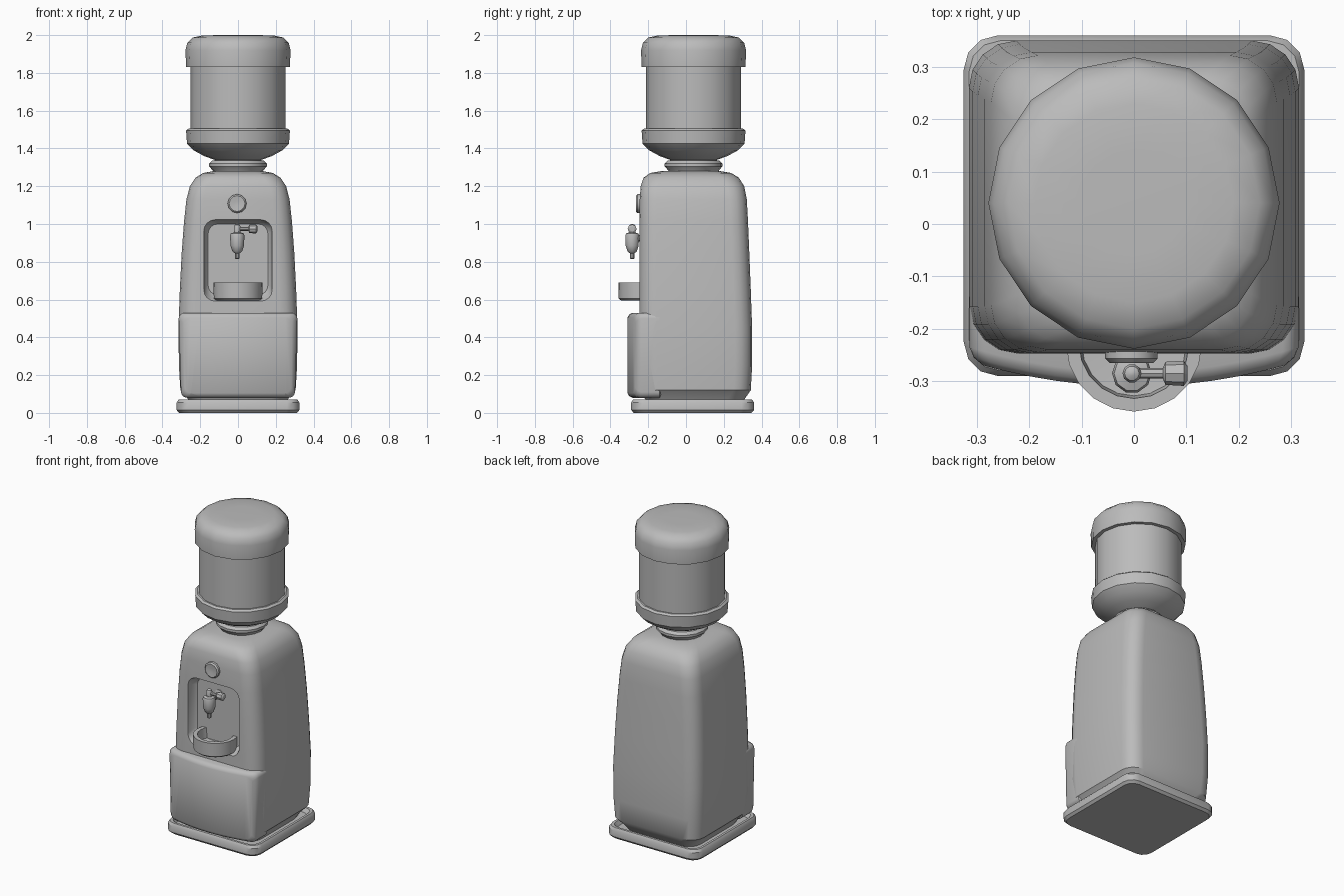
import bpy, bmesh, math
from mathutils import Vector

if "Cube" in bpy.data.objects:
    bpy.data.objects.remove(bpy.data.objects["Cube"])

grey = bpy.data.materials.new("plain_grey")
grey.diffuse_color = (0.5, 0.5, 0.5, 1)
grey.use_nodes = True
grey.node_tree.nodes["Principled BSDF"].inputs["Base Color"].default_value = grey.diffuse_color


def finish(name, bm, angle=35):
    bmesh.ops.remove_doubles(bm, verts=bm.verts, dist=0.0003)
    bmesh.ops.recalc_face_normals(bm, faces=bm.faces)
    me = bpy.data.meshes.new(name)
    bm.to_mesh(me)
    bm.free()
    me.materials.append(grey)
    ob = bpy.data.objects.new(name, me)
    bpy.context.collection.objects.link(ob)
    smooth(ob, angle)
    return ob


def smooth(ob, angle=35):
    bpy.ops.object.select_all(action='DESELECT')
    ob.select_set(True)
    bpy.context.view_layer.objects.active = ob
    bpy.ops.object.shade_smooth_by_angle(angle=math.radians(angle))


def skin(bm, rings, cap=True):
    """Bridge equal-length rings of points, capping both ends."""
    vs = [[bm.verts.new(p) for p in r] for r in rings]
    n = len(vs[0])
    for a, b in zip(vs, vs[1:]):
        for i in range(n):
            bm.faces.new((a[i], a[(i + 1) % n], b[(i + 1) % n], b[i]))
    if cap:
        bm.faces.new(vs[0][::-1])
        bm.faces.new(vs[-1])


def round_rect(hx, a0, a1, r, seg=4):
    """Rounded rectangle in 2D, x from -hx to hx, second axis a0 to a1."""
    pts = []
    for k, (cx, cy) in enumerate([(hx - r, a1 - r), (-hx + r, a1 - r),
                                  (-hx + r, a0 + r), (hx - r, a0 + r)]):
        for i in range(seg + 1):
            t = math.pi / 2 * (k + i / seg)
            pts.append((cx + r * math.cos(t), cy + r * math.sin(t)))
    return pts


def loft_z(name, rows, seg=4):
    """rows: (z, half width, front y, back y, corner radius)"""
    bm = bmesh.new()
    skin(bm, [[(x, y, z) for x, y in round_rect(hx, f, b, r, seg)]
              for z, hx, f, b, r in rows])
    return finish(name, bm)


def lathe(name, profile, centre, axis='Z', n=16, turn=0.0):
    """profile: (radius, distance along the axis)"""
    rot = Vector((0, 0, 1)).rotation_difference(
        Vector({'X': (1, 0, 0), 'Y': (0, 1, 0), 'Z': (0, 0, 1)}[axis]))
    bm = bmesh.new()
    skin(bm, [[Vector(centre) + rot @ Vector((r * math.cos(2 * math.pi * (i + turn) / n),
                                            r * math.sin(2 * math.pi * (i + turn) / n), h))
               for i in range(n)] for r, h in profile])
    return finish(name, bm)


# Floor tray with a raised rim
loft_z("base_tray", [
    (0.0, 0.312, -0.277, 0.347, 0.06), (0.015, 0.325, -0.29, 0.36, 0.065),
    (0.055, 0.325, -0.29, 0.36, 0.065), (0.07, 0.315, -0.28, 0.35, 0.06),
    (0.07, 0.30, -0.265, 0.335, 0.055), (0.045, 0.285, -0.25, 0.32, 0.05)], 3)

# Cabinet body, tapering upward to soft shoulders
body = loft_z("cabinet_body", [
    (0.045, 0.25, -0.20, 0.29, 0.08), (0.08, 0.27, -0.22, 0.315, 0.09),
    (0.12, 0.305, -0.24, 0.343, 0.09), (0.25, 0.313, -0.245, 0.35, 0.09),
    (0.45, 0.315, -0.247, 0.35, 0.09), (0.65, 0.308, -0.247, 0.343, 0.09),
    (0.85, 0.298, -0.247, 0.335, 0.09), (1.02, 0.285, -0.247, 0.328, 0.09),
    (1.13, 0.273, -0.245, 0.322, 0.09), (1.20, 0.255, -0.24, 0.308, 0.09),
    (1.245, 0.225, -0.225, 0.28, 0.09), (1.27, 0.185, -0.19, 0.24, 0.09),
    (1.28, 0.13, -0.13, 0.18, 0.08)])

# Dispensing niche cut into the front, flaring slightly outward
bm = bmesh.new()
skin(bm, [[(x, y, z) for x, z in round_rect(hx, z0, z1, r)]
          for y, hx, z0, z1, r in [(-0.185, 0.158, 0.625, 1.0, 0.05),
                                   (-0.20, 0.172, 0.61, 1.013, 0.06),
                                   (-0.235, 0.178, 0.60, 1.02, 0.06),
                                   (-0.30, 0.195, 0.555, 1.035, 0.06)]])
cutter = finish("niche_cutter", bm)
cutter.hide_render = True
mod = body.modifiers.new("niche", 'BOOLEAN')
mod.object = cutter
mod.operation = 'DIFFERENCE'
mod.solver = 'EXACT'
bpy.context.view_layer.objects.active = body
bpy.ops.object.modifier_apply(modifier="niche")
bpy.data.objects.remove(cutter)
smooth(body)

# Lower door: bowed front panel wrapping the cabinet sides
bm = bmesh.new()
rings = []
for y, inset in [(-0.13, 0.012), (-0.14, 0.0), (-0.235, 0.0), (-0.252, 0.008), (-0.262, 0.025)]:
    ring = []
    for x, z in round_rect(0.314 - inset, 0.08 + inset, 0.53 - inset, 0.03):
        ring.append((x * (0.95 + 0.05 * min(1, (z - 0.08) / 0.12)), y, z))
    rings.append(ring)
skin(bm, rings)
bmesh.ops.recalc_face_normals(bm, faces=bm.faces)
for k in range(-5, 6):          # cuts that let the front bow outward
    bmesh.ops.bisect_plane(bm, geom=bm.verts[:] + bm.edges[:] + bm.faces[:],
                           plane_co=(k * 0.05, 0, 0), plane_no=(1, 0, 0))
for v in bm.verts:
    if v.co.y < -0.2:
        v.co.y -= 0.048 * (1 - (v.co.x / 0.314) ** 2)
finish("lower_door", bm)

# Round indicator button
lathe("button", [(0.05, 0.02), (0.05, -0.012), (0.042, -0.02), (0.012, -0.016)],
      (-0.005, -0.245, 1.108), 'Y', 12)

# Drip cup: hollow, its back half sunk in the cabinet
lathe("drip_cup", [(0.115, 0.595), (0.128, 0.605), (0.13, 0.69), (0.105, 0.69),
                   (0.10, 0.625), (0.03, 0.62)], (0, -0.228, 0), 'Z', 20)

# Tap: barrel with nozzle, stem into the niche, side lever
lathe("tap_barrel", [(0.008, 0.815), (0.013, 0.82), (0.013, 0.845), (0.026, 0.855),
                     (0.036, 0.885), (0.038, 0.94), (0.034, 0.95), (0.018, 0.955),
                     (0.018, 0.985), (0.014, 0.995), (0.005, 1.0)], (-0.004, -0.285, 0), 'Z', 10)
lathe("tap_stem", [(0.018, 0.0), (0.018, 0.09), (0.032, 0.095), (0.032, 0.115)],
      (-0.004, -0.285, 0.925), 'Y', 10)
lathe("tap_lever", [(0.01, 0.0), (0.01, 0.055), (0.022, 0.06), (0.024, 0.095), (0.014, 0.102)],
      (0, -0.285, 0.974), 'X', 8)

# Water bottle: collar, lower shoulder, clear wall and upper shoulder
C = (0, 0.04, 0)
lathe("bottle_collar", [(0.125, 1.265), (0.135, 1.285), (0.153, 1.305), (0.153, 1.32),
                        (0.138, 1.335), (0.10, 1.335)], C)
lathe("bottle_lower", [(0.118, 1.30), (0.125, 1.34), (0.18, 1.36), (0.235, 1.39),
                       (0.27, 1.425), (0.275, 1.495), (0.262, 1.505), (0.22, 1.505)], C)
lathe("bottle_wall", [(0.252, 1.46), (0.252, 1.87)], C)
lathe("bottle_upper", [(0.22, 1.83), (0.275, 1.83), (0.278, 1.92), (0.268, 1.96),
                       (0.24, 1.987), (0.19, 1.998), (0.10, 2.0)], C)
